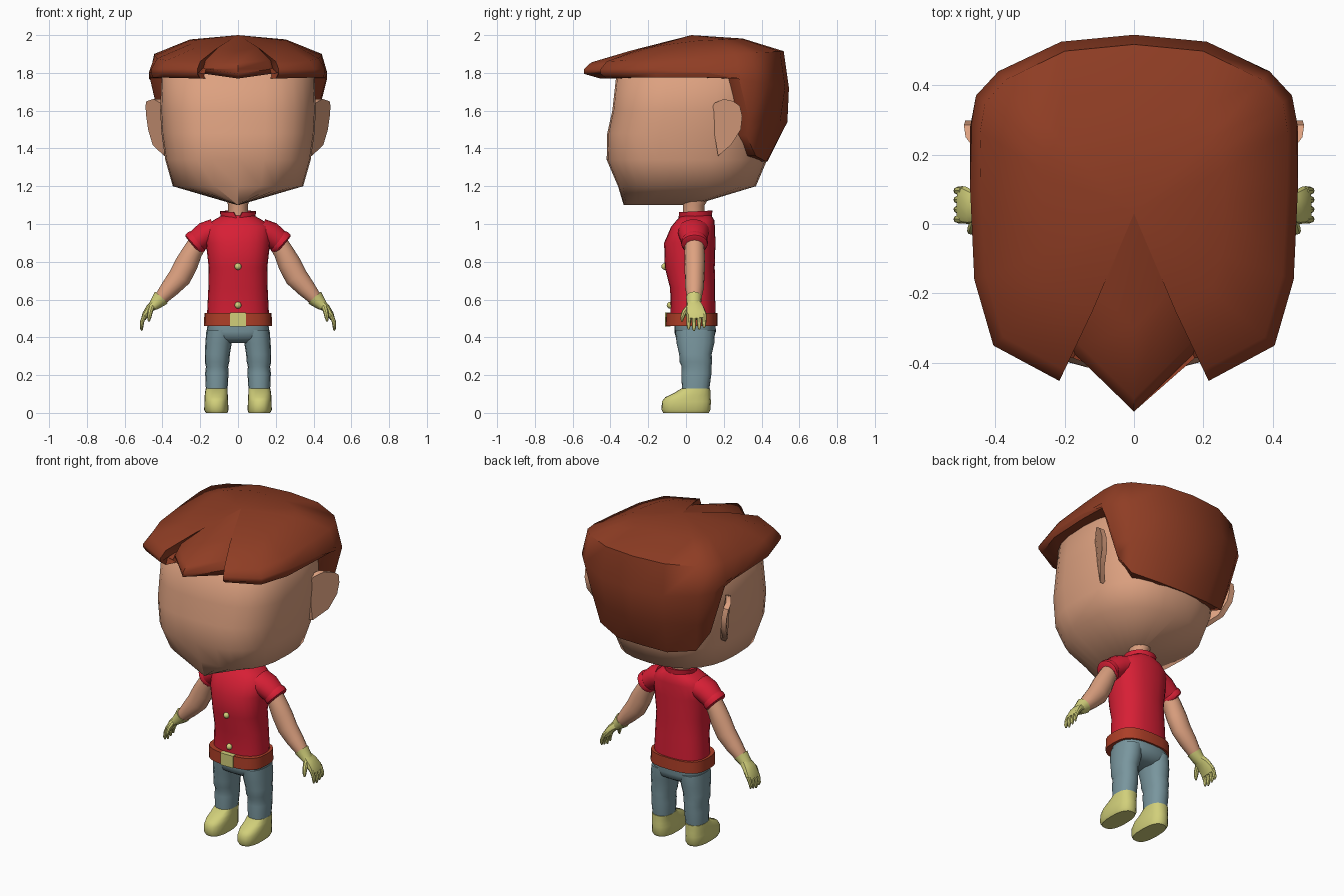
import bpy, bmesh, math
from mathutils import Vector

if "Cube" in bpy.data.objects:
    bpy.data.objects.remove(bpy.data.objects["Cube"])


def material(name, r, g, b):
    rgb = [((c / 255 + 0.055) / 1.055) ** 2.4 for c in (r, g, b)]
    m = bpy.data.materials.new(name)
    m.use_nodes = True
    m.diffuse_color = (*rgb, 1)
    m.node_tree.nodes["Principled BSDF"].inputs["Base Color"].default_value = (*rgb, 1)
    return m


skin = material("skin", 221, 161, 128)
hair_brown = material("hair_brown", 143, 61, 36)
shirt_red = material("shirt_red", 215, 31, 53)
belt_brown = material("belt_brown", 173, 62, 39)
denim = material("denim", 121, 150, 158)
pale_yellow = material("pale_yellow", 209, 207, 122)


def finish(name, bm, mat, angle=40):
    bmesh.ops.recalc_face_normals(bm, faces=bm.faces)
    mesh = bpy.data.meshes.new(name)
    bm.to_mesh(mesh)
    bm.free()
    mesh.materials.append(mat)
    mesh.polygons.foreach_set("use_smooth", [True] * len(mesh.polygons))
    mesh.set_sharp_from_angle(angle=math.radians(angle))
    obj = bpy.data.objects.new(name, mesh)
    bpy.context.collection.objects.link(obj)
    return obj


def skin_rings(bm, rings):
    n = len(rings[0])
    for a, b in zip(rings, rings[1:]):
        for i in range(n):
            j = (i + 1) % n
            bm.faces.new((a[i], a[j], b[j], b[i]))


def tube(name, rows, mat, n=16, power=2, back=None, flat=False, side=1, caps=True, angle=40):
    """Loft rings (x, y, z, radius, depth); flat keeps every ring level."""
    bm = bmesh.new()
    pts = [Vector((r[0] * side, r[1], r[2])) for r in rows]
    rings = []
    for k, p in enumerate(pts):
        u, v = Vector((1, 0, 0)), Vector((0, 1, 0))
        if not flat:
            t = (pts[min(k + 1, len(pts) - 1)] - pts[max(k - 1, 0)]).normalized()
            v = (v - t * v.dot(t)).normalized()
            u = v.cross(t)
        ring = []
        for i in range(n):
            a = 2 * math.pi * i / n
            c, s = math.cos(a), math.sin(a)
            e = 2 / (back if back and s > 0 else power)
            c, s = math.copysign(abs(c) ** e, c), math.copysign(abs(s) ** e, s)
            ring.append(bm.verts.new(p + u * c * rows[k][3] + v * s * rows[k][4]))
        rings.append(ring)
    skin_rings(bm, rings)
    if caps:
        bm.faces.new(rings[0])
        bm.faces.new(rings[-1])
    return finish(name, bm, mat, angle)


# Head, narrowing to a keel under the chin
tube("head", [(0, .08, 1.85, .33, .33), (0, .05, 1.78, .405, .42), (0, .035, 1.6, .412, .425),
              (0, .015, 1.48, .405, .432), (0, .005, 1.34, .385, .425), (0, .005, 1.2, .345, .365),
              (0, -.145, 1.1, .004, .185)],
     skin, n=28, power=2.9, back=2.4, flat=True, angle=85)
tube("neck", [(0, .04, 1.0, .052, .057), (0, .04, 1.1, .052, .057), (0, .05, 1.17, .075, .085)], skin)

# Hair cap: half outline of (x, y, hem height, hem scale), mirrored
half = [(0, -.54, 1.77, .84), (.17, -.375, 1.795, 1.03), (.185, -.33, 1.8, 1.16),
        (.215, -.452, 1.77, .93), (.405, -.35, 1.775, .97), (.46, -.16, 1.775, .98),
        (.472, .1, 1.775, .98), (.472, .28, 1.77, .98), (.455, .37, 1.47, .86),
        (.39, .44, 1.36, .84), (.21, .525, 1.33, .81), (0, .545, 1.33, .79)]
outline = half + [(-x, y, z, s) for x, y, z, s in half[-2:0:-1]]
bm = bmesh.new()
rings = [[] for _ in range(6)]
for x, y, hem, s in outline:
    back = max(0, y)
    mid = max(1.54, hem + .025)
    rows = [(s * .8, hem), (s, hem), (1 if mid > 1.7 else .985 - .17 * abs(x), mid), (1, 1.82 - .18 * back),
            (.93 + .035 * back, 1.885 + .055 * y), (.55, 1.967 + (.17 if y < 0 else .05) * y * .55)]
    for ring, (f, z) in zip(rings, rows):
        ring.append(bm.verts.new((x * f, y * f, z)))
skin_rings(bm, rings)
crown = bm.verts.new((0, .03, 2))
for a, b in zip(rings[-1], rings[-1][1:] + rings[-1][:1]):
    bm.faces.new((a, b, crown))
finish("hair", bm, hair_brown, 62)

# Ears: slanted plates flaring out towards the back, tapering to the lobe
ear = [(.13, 1.6), (.15, 1.64), (.2, 1.662), (.25, 1.65), (.285, 1.625), (.298, 1.57),
       (.29, 1.5), (.24, 1.42), (.17, 1.36)]
for side, label in ((1, "left"), (-1, "right")):
    bm = bmesh.new()
    layers = []
    for depth in (0, .035):
        layers.append([bm.verts.new((side * (min(.49, .395 + (y - .13) * .75) - max(0, 1.6 - z) * .14 - depth), y, z))
                       for y, z in ear])
    skin_rings(bm, layers)
    for layer in layers:
        bm.faces.new(layer)
    finish(label + "_ear", bm, skin)

# Shirt body and open collar with a front notch
tube("shirt", [(0, .055, 1.045, .085, .08), (0, .05, 1.02, .13, .1), (0, .037, .985, .175, .116),
               (0, .02, .9, .17, .136), (0, .02, .77, .155, .132), (0, .035, .66, .157, .119),
               (0, .038, .5, .165, .118)], shirt_red, n=24, power=2.4, flat=True)
collar = tube("collar", [(0, .05, 1.015, .088, .085), (0, .05, 1.067, .096, .09),
                         (0, .05, 1.067, .08, .075), (0, .05, 1.015, .07, .065)],
              shirt_red, n=24, flat=True, caps=False)
for v in collar.data.vertices:
    if abs(v.co.x) < .005 and v.co.y < 0 and v.co.z > 1.04:
        v.co.z -= .045
    elif v.co.z > 1.04:
        v.co.z += .05 * (v.co.y - .05)

# Buttons
for label, y, z in (("upper", -.112, .775), ("lower", -.084, .57)):
    bm = bmesh.new()
    bmesh.ops.create_uvsphere(bm, u_segments=12, v_segments=8, radius=.018)
    bmesh.ops.translate(bm, verts=bm.verts, vec=(0, y, z))
    finish(label + "_button", bm, pale_yellow)

# Belt and buckle
tube("belt", [(0, .03, .46, .18, .138), (0, .03, .53, .178, .136)], belt_brown, n=24, power=2.8, flat=True)
bm = bmesh.new()
bmesh.ops.create_cube(bm, size=1)
bmesh.ops.scale(bm, verts=bm.verts, vec=(.086, .03, .074))
bmesh.ops.translate(bm, verts=bm.verts, vec=(0, -.097, .495))
finish("buckle", bm, pale_yellow)

# Trousers seat
tube("trouser_seat", [(0, .048, .5, .158, .108), (0, .048, .43, .166, .11), (0, .048, .395, .15, .1),
                      (0, .048, .37, .1, .06)], denim, n=24, power=2.6, flat=True, angle=80)

for side, label in ((1, "left"), (-1, "right")):
    # Legs and shoes
    tube(label + "_leg", [(.095, .048, .44, .072, .105), (.103, .05, .37, .07, .1), (.109, .05, .31, .066, .086),
                          (.111, .052, .27, .065, .086), (.111, .056, .245, .059, .079),
                          (.112, .055, .21, .062, .08), (.113, .05, .1, .056, .07)],
         denim, power=2.3, flat=True, side=side)
    tube(label + "_shoe", [(.113, 0, 0, .057, .12), (.115, 0, .015, .064, .129), (.115, .002, .06, .063, .13),
                           (.115, .01, .083, .062, .12), (.115, .033, .105, .06, .096),
                           (.113, .052, .13, .058, .076)],
         pale_yellow, n=20, power=2.5, flat=True, side=side)
    # Sleeve, cuff and arm
    tube(label + "_sleeve", [(.12, .04, .965, .065, .085), (.17, .04, .945, .068, .08),
                             (.235, .045, .895, .058, .062)], shirt_red, side=side)
    tube(label + "_sleeve_cuff", [(.212, .045, .913, .062, .067), (.22, .045, .907, .067, .071),
                                  (.235, .045, .893, .066, .07), (.241, .045, .888, .058, .061)],
         shirt_red, side=side)
    tube(label + "_arm", [(.2, .045, .92, .05, .052), (.24, .045, .855, .053, .054), (.272, .046, .79, .061, .055),
                          (.308, .046, .72, .061, .052), (.36, .045, .66, .05, .049),
                          (.4, .044, .615, .039, .04), (.43, .042, .58, .03, .032)], skin, side=side)
    # Glove: flared cuff, palm, fingers and thumb
    tube(label + "_glove_cuff", [(.405, .042, .612, .046, .042), (.42, .042, .595, .04, .039),
                                 (.45, .042, .565, .027, .038)], pale_yellow, n=12, side=side)
    tube(label + "_palm", [(.435, .042, .58, .027, .036), (.465, .047, .555, .023, .048),
                           (.49, .055, .52, .018, .054), (.5, .056, .498, .013, .052)],
         pale_yellow, n=12, power=2.5, side=side)
    for finger, y in enumerate((.014, .042, .07, .096)):
        tip = .435 + .008 * abs(finger - 1)
        tube(f"{label}_finger_{finger + 1}", [(.493, y, .52, .012, .013), (.507, y, .485, .011, .012),
                                              (.511, y, tip + .015, .009, .01), (.509, y, tip, .004, .005)],
             pale_yellow, n=8, side=side)
    tube(label + "_thumb", [(.455, .02, .565, .016, .016), (.465, -.008, .535, .014, .014),
                            (.47, -.02, .505, .011, .011), (.472, -.022, .485, .005, .005)],
         pale_yellow, n=8, side=side)
